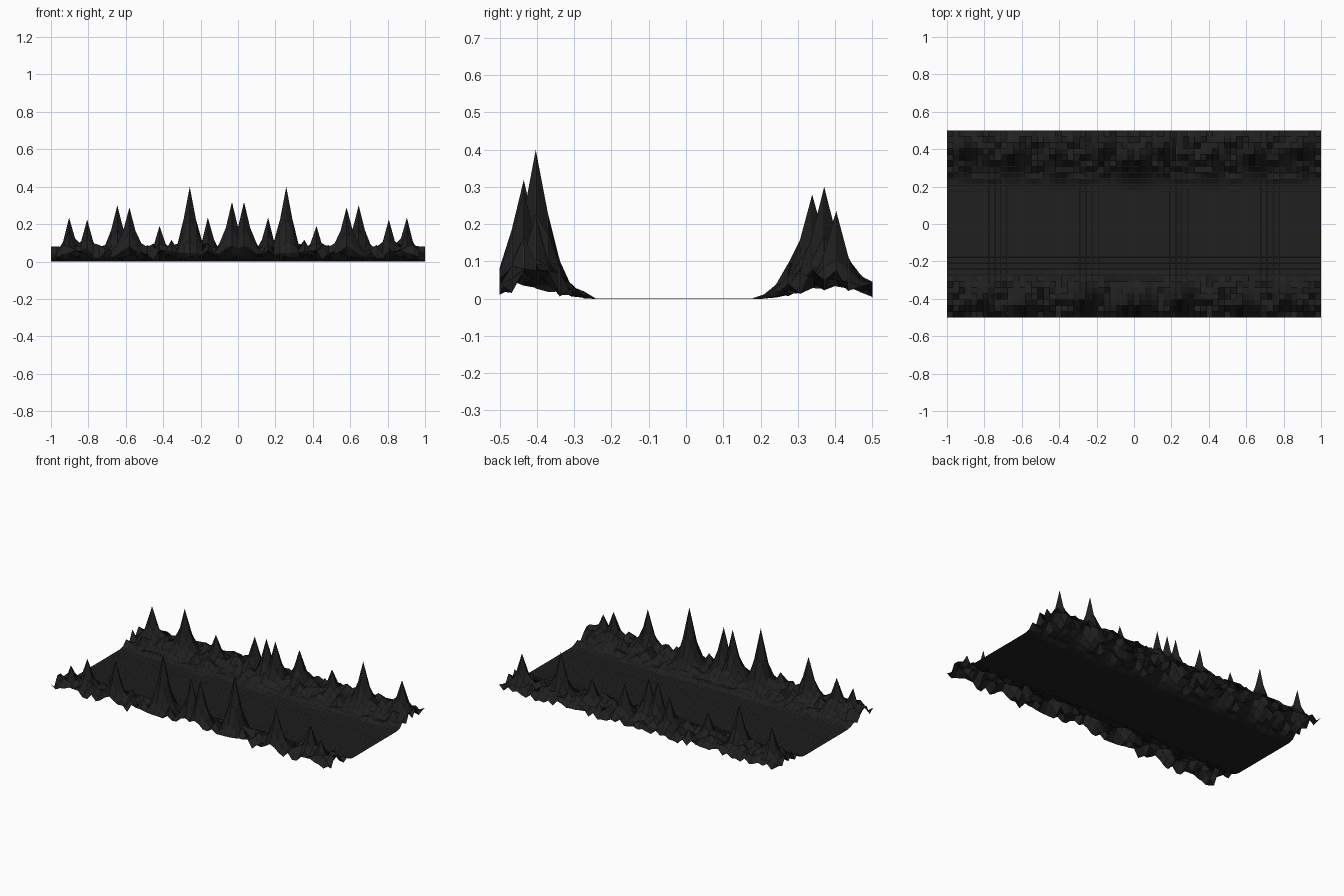
import bpy, bmesh, math, random

if "Cube" in bpy.data.objects:
    bpy.data.objects.remove(bpy.data.objects["Cube"])

random.seed(7)
NX, NY = 62, 31          # grid cells, about 0.032 each
CELL = 2 / NX

# Spires (x, y, height), mirrored across x = 0
PEAKS = [
    # front ridge
    (0.032, -0.436, 0.32), (0.258, -0.403, 0.40), (0.581, -0.436, 0.29),
    (0.806, -0.403, 0.225), (0.903, -0.436, 0.17), (0.419, -0.40, 0.10),
    (0.161, -0.468, 0.11), (0.70, -0.436, 0.09), (0.355, -0.468, 0.12),
    # back ridge
    (0.032, 0.339, 0.28), (0.161, 0.403, 0.235), (0.419, 0.371, 0.19),
    (0.645, 0.371, 0.30), (0.903, 0.403, 0.235), (0.49, 0.436, 0.12),
    (0.29, 0.371, 0.10), (0.774, 0.371, 0.11),
    # foothills running into the valley
    (0.0, 0.274, 0.12), (0.40, 0.274, 0.09),
]


def lerp_profile(profile, v):
    for (a, fa), (b, fb) in zip(profile, profile[1:]):
        if a <= v <= b:
            return fa + (fb - fa) * (v - a) / (b - a)
    return 0.0


# Rough ground strength across the valley
ROUGH = [(-0.501, 0.065), (-0.45, 0.11), (-0.36, 0.09), (-0.25, 0.0), (0.22, 0.0),
         (0.30, 0.08), (0.38, 0.10), (0.44, 0.085), (0.501, 0.045)]
# Limit of the spire skirts across the valley
SKIRT = [(-0.501, 1), (-0.436, 1), (-0.34, 1), (-0.242, 0.0), (0.177, 0.0),
         (0.274, 1), (0.42, 1), (0.501, 0.8)]

noise = [[random.uniform(0.0, 1.0) for j in range(NY + 1)] for i in range(NX // 2 + 1)]


def height(i, j):
    k = abs(i - NX // 2)
    x, y = k * CELL, -0.5 + j * CELL
    ground = lerp_profile(ROUGH, y) * noise[k][j]
    spire = max(h * math.exp(-(math.hypot(x - px, y - py) / 0.053) ** 1.15)
                for px, py, h in PEAKS)
    spire *= lerp_profile(SKIRT, y) * (0.75 + 0.25 * noise[k][j] if spire < 0.15 else 1)
    return max(ground, spire)


# Terrain sheet: flat valley between two spiky ridges
bm = bmesh.new()
grid = [[bm.verts.new((-1 + i * CELL, -0.5 + j * CELL, height(i, j)))
         for j in range(NY + 1)] for i in range(NX + 1)]
for i in range(NX):
    for j in range(NY):
        bm.faces.new((grid[i][j], grid[i + 1][j], grid[i + 1][j + 1], grid[i][j + 1]))
mesh = bpy.data.meshes.new("valley_terrain")
bm.to_mesh(mesh)
bm.free()
terrain = bpy.data.objects.new("valley_terrain", mesh)
bpy.context.collection.objects.link(terrain)

# Fine grid lines lying on the terrain
lines = bpy.data.objects.new("grid_lines", mesh.copy())
bpy.context.collection.objects.link(lines)
wire = lines.modifiers.new("wire", 'WIREFRAME')
wire.thickness = 0.001
wire.use_even_offset = False
wire.use_boundary = True

# Near-black rock and grey lines
for obj, name, c in ((terrain, "dark_rock", 0.014), (lines, "line_grey", 0.12)):
    mat = bpy.data.materials.new(name)
    mat.diffuse_color = (c, c, c, 1)
    mat.use_nodes = True
    mat.node_tree.nodes["Principled BSDF"].inputs["Base Color"].default_value = mat.diffuse_color
    obj.data.materials.append(mat)
